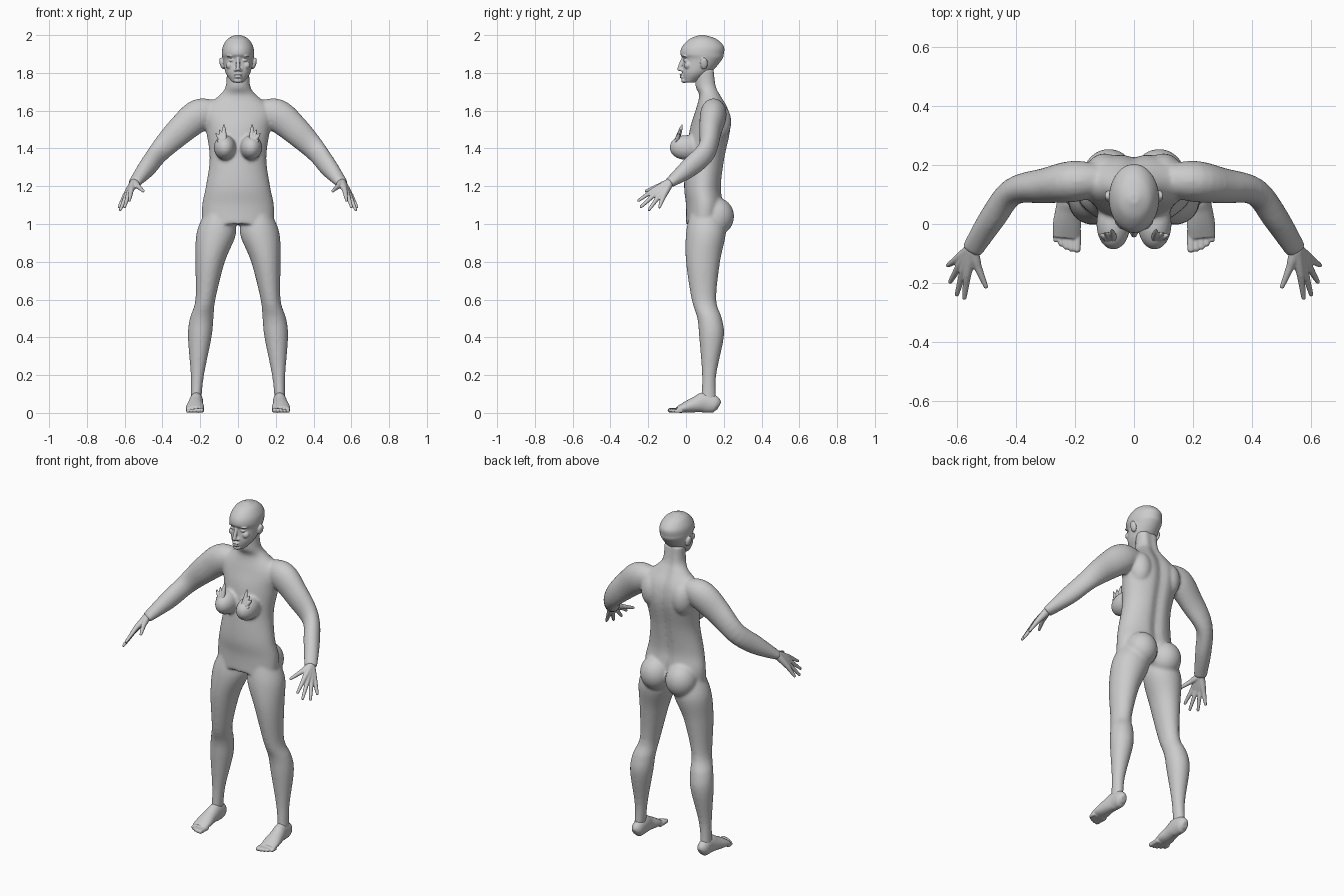
import bpy, bmesh, math
from mathutils import Vector, Matrix

cube = bpy.data.objects.get("Cube")
if cube:
    bpy.data.objects.remove(cube)

shade = (.6, .6, .6, 1)
grey = bpy.data.materials.new("plain grey")
grey.use_nodes = True
grey.diffuse_color = shade
grey.node_tree.nodes["Principled BSDF"].inputs["Base Color"].default_value = shade

UP = Vector((0, 0, 1))
SIDES = {"left": 1, "right": -1}


def spline(keys, steps=5):
    """Smooth curve through equal-length tuples."""
    keys = [Vector(key) for key in keys]
    padded = [keys[0], *keys, keys[-1]]
    curve = []
    for before, start, end, after in zip(padded, keys, keys[1:], padded[3:]):
        for step in range(steps):
            t = step / steps
            leave, arrive = (end - before) / 2, (after - start) / 2
            bend = 3 * (end - start) - 2 * leave - arrive
            twist = 2 * (start - end) + leave + arrive
            curve.append(start + leave * t + bend * t ** 2 + twist * t ** 3)
    return curve + [keys[-1]]


def skin(bm, rings):
    """Join successive rings with quads and close both ends."""
    rings = [[bm.verts.new(point) for point in ring] for ring in rings]
    for lower, upper in zip(rings, rings[1:]):
        for i in range(len(lower)):
            bm.faces.new((lower[i - 1], lower[i], upper[i], upper[i - 1]))
    bm.faces.new(rings[0][::-1])
    bm.faces.new(rings[-1])


def stack(bm, keys, side=1, groove=0, count=48):
    """Level oval rings from keys (height, inner x, outer x, front y, back y)."""
    rings = []
    for z, inner, outer, front, back in spline(keys):
        ring = []
        for i in range(count):
            angle = math.tau * i / count
            x = (inner + outer) / 2 + (outer - inner) / 2 * math.cos(angle)
            y = (front + back) / 2 + (back - front) / 2 * math.sin(angle)
            if y > (front + back) / 2:
                y -= groove * math.exp(-(x / .03) ** 2)
            ring.append((side * x, y, z))
        rings.append(ring)
    skin(bm, rings)


def centred(keys):
    """Turn keys (height, half width, front, back) into stack keys."""
    return [(z, -half, half, front, back) for z, half, front, back in keys]


def tube(bm, keys, side=1, count=20):
    """Oval rings along a path from keys (x, y, z, upright radius, level radius)."""
    path = spline(keys)
    rings = []
    for i, key in enumerate(path):
        behind, ahead = path[max(i - 1, 0)], path[min(i + 1, len(path) - 1)]
        along = Vector(ahead[:3]) - Vector(behind[:3])
        level = along.cross(UP).normalized()
        upright = level.cross(along).normalized()
        ring = []
        for j in range(count):
            angle = math.tau * j / count
            point = (Vector(key[:3]) + upright * key[3] * math.cos(angle)
                     + level * key[4] * math.sin(angle))
            ring.append((side * point.x, point.y, point.z))
        rings.append(ring)
    skin(bm, rings)


def ball(bm, centre, radii, side=1, tilt=0):
    x, y, z = centre
    place = Matrix.Translation((side * x, y, z))
    turn = Matrix.Rotation(side * tilt, 4, 'Y')
    bmesh.ops.create_uvsphere(bm, u_segments=24, v_segments=16, radius=1,
                              matrix=place @ turn @ Matrix.Diagonal((*radii, 1)))


def rod(bm, points, thick, thin, side=1):
    """Round rod through points, tapering evenly to a rounded tip."""
    last = len(points) - 1
    radii = [thick + (thin - thick) * i / last for i in range(len(points))]
    tube(bm, [(*point, r, r) for point, r in zip(points, radii)], side)
    ball(bm, points[-1], (thin, thin, thin), side)


def finish(bm, name, voxel, passes):
    """Fuse the overlapping pieces of one part into a smooth skin."""
    bmesh.ops.recalc_face_normals(bm, faces=bm.faces)
    mesh = bpy.data.meshes.new(name)
    bm.to_mesh(mesh)
    bm.free()
    mesh.materials.append(grey)
    mesh.shade_smooth()
    part = bpy.data.objects.new(name, mesh)
    bpy.context.collection.objects.link(part)
    fuse = part.modifiers.new("fuse", 'REMESH')
    fuse.mode = 'VOXEL'
    fuse.voxel_size = voxel
    fuse.use_smooth_shade = True
    soften = part.modifiers.new("soften", 'SMOOTH')
    soften.factor = .5
    soften.iterations = passes


# Body: trunk with neck, then legs, arms, seat, chest and shoulder blades
trunk = centred([(1, .19, 0, .19), (1.1, .19, 0, .2), (1.2, .17, -.01, .19),
                 (1.35, .15, 0, .21), (1.5, .17, .02, .24), (1.6, .19, .05, .23),
                 (1.68, .1, .07, .19), (1.73, .065, .05, .17), (1.82, .06, .05, .16)])
leg = [(1.05, .03, .18, .02, .19), (.95, .01, .22, 0, .21), (.8, .07, .225, 0, .18),
       (.6, .12, .225, .03, .16), (.5, .13, .255, .06, .19), (.4, .14, .265, .07, .2),
       (.2, .18, .25, .085, .16), (.06, .195, .25, .08, .16)]
arm = [(.1, .15, 1.6, .05, .05), (.2, .145, 1.58, .085, .07), (.3, .13, 1.5, .077, .06),
       (.41, .11, 1.39, .06, .047), (.48, .02, 1.3, .053, .045),
       (.55, -.09, 1.215, .026, .036)]
bm = bmesh.new()
stack(bm, trunk, groove=.016)
for side in SIDES.values():
    stack(bm, leg, side)
    tube(bm, arm, side)
    ball(bm, (.085, .16, 1.04), (.09, .095, .1), side)
    ball(bm, (.07, 0, 1.405), (.058, .088, .066), side)
    ball(bm, (.1, .17, 1.54), (.065, .07, .1), side)
finish(bm, "body", .008, 8)

# Head: skull, nose, lips and chin, then brows, eyes, cheeks and ears
skull = centred([(1.75, .03, -.01, .05), (1.8, .065, -.02, .13), (1.87, .08, -.015, .19),
                 (1.9, .085, -.03, .2), (1.94, .08, -.02, .2), (1.98, .055, .02, .16),
                 (2, .015, .07, .1)])
bm = bmesh.new()
stack(bm, skull)
rod(bm, [(0, -.01, 1.89), (0, -.026, 1.85), (0, -.034, 1.82)], .008, .012)
for lip in (1.778, 1.79):
    ball(bm, (0, -.02, lip), (.023, .015, .006))
ball(bm, (0, -.01, 1.76), (.022, .016, .014))
for side in SIDES.values():
    ball(bm, (.034, 0, 1.89), (.026, .02, .007), side, tilt=.1)
    ball(bm, (.034, 0, 1.867), (.016, .015, .008), side)
    ball(bm, (.013, -.02, 1.815), (.009, .012, .008), side)
    ball(bm, (.045, .01, 1.84), (.02, .02, .02), side)
    ball(bm, (.085, .095, 1.85), (.012, .02, .032), side, tilt=.25)
finish(bm, "head", .004, 3)

wrist = Vector((.55, -.085, 1.22))
knuckles = Vector((.565, -.17, 1.18)), Vector((.6, -.12, 1.145))
tips = Vector((.575, -.25, 1.125)), Vector((.63, -.14, 1.09))
thumb = Vector((.53, -.145, 1.2)), Vector((.502, -.212, 1.175))
chest = Vector((.07, -.055, 1.42))

for label, side in SIDES.items():
    # Hand: four fanned fingers, the middle ones longer, and a thumb
    digits = [thumb]
    for i in range(4):
        knuckle, tip = knuckles[0].lerp(knuckles[1], i / 3), tips[0].lerp(tips[1], i / 3)
        tip += (tip - knuckle).normalized() * .04 * math.sin(math.pi * i / 3)
        digits.append((knuckle, tip))
    bm = bmesh.new()
    for knuckle, tip in digits:
        rod(bm, [wrist, wrist.lerp(knuckle, .6), knuckle], .022, .014, side)
        rod(bm, [knuckle, knuckle.lerp(tip, .5), tip], .014, .008, side)
    finish(bm, label + "_hand", .004, 3)

    # Foot: heel to ball, then five toes shrinking outward
    bm = bmesh.new()
    tube(bm, [(.22, .175, .035, .02, .015), (.22, .155, .044, .044, .032),
              (.22, .1, .055, .055, .036), (.225, .05, .044, .042, .041),
              (.227, 0, .03, .03, .048), (.23, -.045, .018, .016, .045)], side)
    for i in range(5):
        x, y, r = .193 + .018 * i, .002 * i * i - .085, .014 - .001 * i
        rod(bm, [(x, -.02, r), (x, y / 2 - .02, r), (x, y, r)], r, r * .9, side)
    finish(bm, label + "_foot", .004, 3)

    # Ragged flaps fanned around the outer chest, alternately long and short
    bm = bmesh.new()
    for i in range(6):
        angle = i * .42 - .6
        reach = .04 + .035 * math.sin(angle) + .012 * (i % 2)
        tip = chest + Vector((math.cos(angle) * .8, math.sin(angle) * .4,
                              math.sin(angle) + .2)) * reach
        rod(bm, [chest, chest.lerp(tip, .7), tip], .016, .004, side)
    finish(bm, label + "_chest_flaps", .003, 1)
